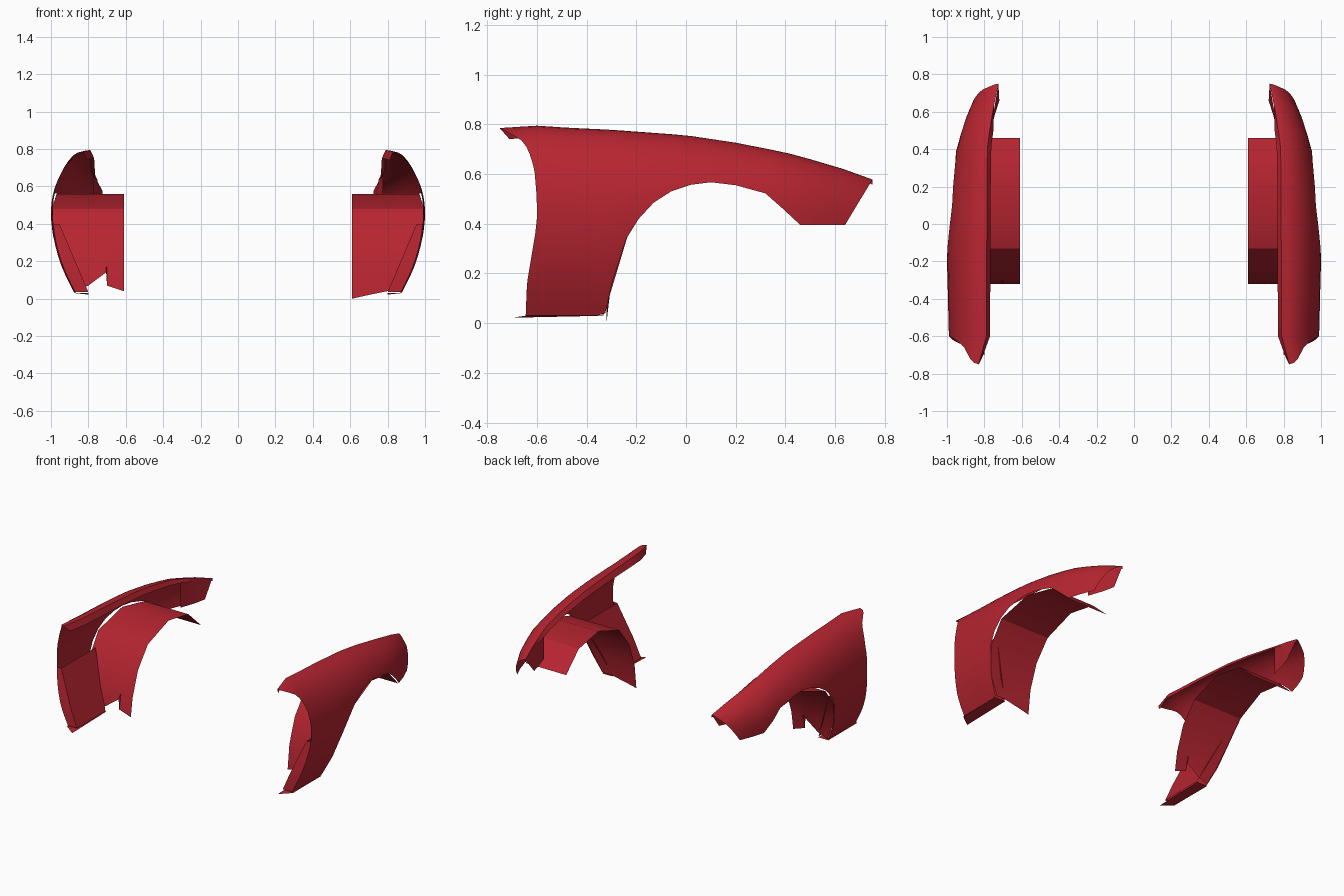
import bpy
import bmesh
import math
from mathutils import Vector

cube = bpy.data.objects.get("Cube")
if cube:
    bpy.data.objects.remove(cube, do_unlink=True)

RED = (0.47, 0.018, 0.03, 1)
red = bpy.data.materials.new("red paint")
red.use_nodes = True
red.diffuse_color = RED
red.node_tree.nodes["Principled BSDF"].inputs["Base Color"].default_value = RED


def curve(points, t):
    """Piecewise linear lookup in a short list of (position, value)."""
    if t <= points[0][0]:
        return points[0][1]
    for (a, va), (b, vb) in zip(points, points[1:]):
        if t <= b:
            return va + (vb - va) * (t - a) / (b - a)
    return points[-1][1]


def mix(a, b, t):
    return a + (b - a) * t


# Guide curves along the length: ridge height, ridge x, widest x
RIDGE_Z = [(-.75, .785), (-.66, .8), (-.55, .79), (-.3, .778), (0, .756), (.2, .726),
           (.4, .687), (.6, .632), (.75, .578)]
RIDGE_X = [(-.75, .83), (-.67, .79), (.4, .785), (.55, .765), (.75, .725)]
WIDE_X = [(-.6, .99), (-.2, 1), (0, .995), (.2, .98), (.4, .95), (.55, .905),
          (.66, .86), (.72, .82), (.75, .77)]
# Door-side edge: y by height
DOOR_Y = [(.03, -.645), (.16, -.64), (.4, -.6), (.5, -.6), (.62, -.61),
          (.7, -.635), (.74, -.665), (.785, -.75)]
# Lower edge with wheel arch, and the matching ridge stations
LOWER = [(-.645, .03), (-.5, .03), (-.36, .03), (-.325, .04), (-.295, .17), (-.24, .34),
         (-.19, .42), (-.13, .485), (-.06, .53), (.02, .557), (.1, .567), (.2, .555),
         (.32, .522), (.39, .46), (.46, .395), (.55, .395), (.64, .395)]
STATIONS = [-.75, -.6, -.48, -.4, -.34, -.27, -.2, -.13, -.06, .02, .1, .2,
            .33, .42, .5, .63, .75]
LINER = [(-.3, .17), (-.24, .34), (-.13, .48), (.1, .56), (.32, .52), (.46, .39)]
BELT = .46


def skin_x(y, z):
    """Outer surface: elliptical shoulder above the belt, tuck-under below."""
    wide, top, ridge = curve(WIDE_X, y), curve(RIDGE_Z, y), curve(RIDGE_X, y)
    if z < BELT:
        return wide - .66 * (BELT - z) ** 2
    d = min(1, max(0, (top - z) / (top - BELT)))
    return ridge + (wide - ridge) * math.sqrt(1 - (1 - d) ** 2)


def sheet(name, rows, side, facing):
    """Grid surface from rows of points, turned to face a direction."""
    bm = bmesh.new()
    grid = [[bm.verts.new((x * side, y, z)) for x, y, z in row] for row in rows]
    for r, s in zip(grid, grid[1:]):
        for i in range(len(r) - 1):
            bm.faces.new((r[i], r[i + 1], s[i + 1], s[i]))
    bm.normal_update()
    aim = Vector((facing[0] * side, facing[1], facing[2]))
    if sum(f.normal.dot(aim) * f.calc_area() for f in bm.faces) < 0:
        bmesh.ops.reverse_faces(bm, faces=bm.faces[:])
    mesh = bpy.data.meshes.new(name)
    bm.to_mesh(mesh)
    bm.free()
    mesh.materials.append(red)
    ob = bpy.data.objects.new(name, mesh)
    bpy.context.collection.objects.link(ob)
    bpy.ops.object.select_all(action="DESELECT")
    ob.select_set(True)
    bpy.context.view_layer.objects.active = ob
    bpy.ops.object.shade_smooth_by_angle(angle=math.radians(32))


def fender(label, side, liner_foot):
    # Outer skin, ruled from ridge to lower edge
    skin = []
    for j in range(19):
        s = (j / 18) ** 1.8
        row = []
        for i, ((ly, lz), ty) in enumerate(zip(LOWER, STATIONS)):
            z = mix(curve(RIDGE_Z, ty), lz, s)
            y = curve(DOOR_Y, z) if i == 0 else mix(ty, ly, s)
            row.append((skin_x(y, z), y, z))
        skin.append(row)
    sheet(label + "_fender_skin", skin, side, (1, 0, .3))

    # Narrow flange turned down along the ridge
    ridge = skin[0]
    flange = [(x - .02 * (y < .6), y + .04 * (y < -.7), z - mix(.045, .02, (y + .75) / 1.5))
              for x, y, z in ridge]
    sheet(label + "_ridge_flange", [ridge, flange], side, (-1, 0, 0))

    # Inner panel at the nose
    sheet(label + "_nose_panel", [[(.775, .47, .66), (.75, .6, .62), (.725, .75, .578)],
                                  [(.775, .47, .465), (.745, .58, .46), (.72, .66, .465)]],
          side, (-1, 0, 0))

    # Wheel arch liner, reaching from the skin inwards
    liner = [[(x, -.32, z) for x, z in liner_foot]]
    for y, z in LINER:
        edge = skin_x(y, z) - .004
        liner.append([(x, y, z) for x, _ in liner_foot[:-1]] + [(edge, y, z)])
    sheet(label + "_wheel_liner", liner, side, (0, -.3, 1))

    # Closed box behind the wheel: door end, inner wall and sill tab
    end, wall = [], []
    for k in range(9):
        t = k / 8
        z = mix(.4, .035, t)
        y, x = curve(DOOR_Y, z), mix(.955, .8, t)
        end.append([(skin_x(y, z), y, z), (x, y, z)])
        wall.append([(x, y, z), (x, mix(-.22, -.33, t), z)])
    sheet(label + "_door_end", end, side, (0, -1, 0))
    sheet(label + "_inner_wall", wall, side, (-1, 0, 0))
    sheet(label + "_sill_tab", [[(.8, -.7, .022), (.8, -.325, .03)],
                                [(.88, -.645, .03), (.88, -.325, .03)]], side, (0, 0, -1))


# The two sides differ only in the foot of the wheel liner
fender("left", 1, [(.61, 0), (.7, .02), (.705, .021), (.8, .04), (.875, .04)])
fender("right", -1, [(.61, .04), (.7, .07), (.705, .14), (.8, .07), (.875, .04)])
